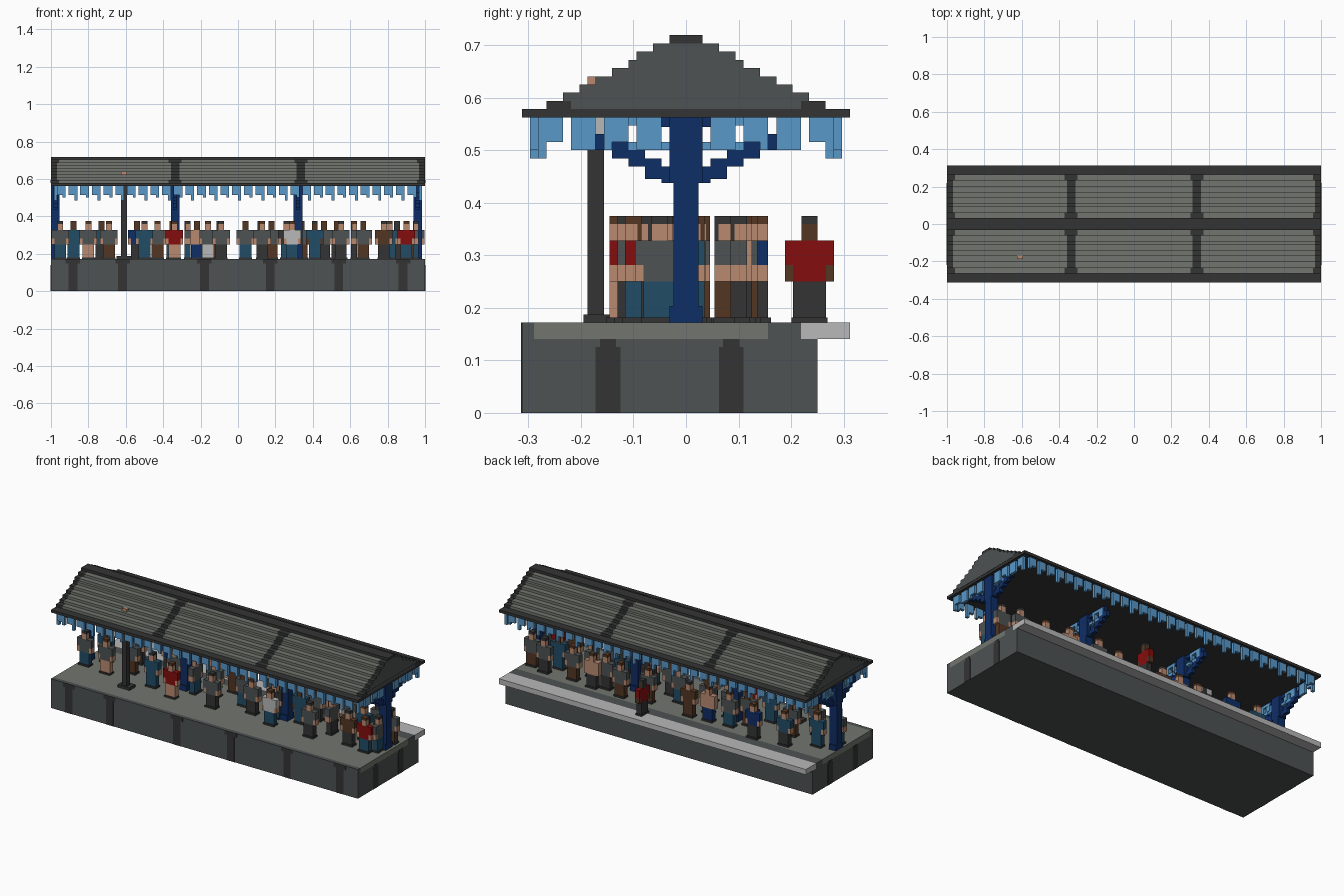
import bpy, bmesh
from mathutils import Matrix, Vector

cube = bpy.data.objects.get("Cube")
if cube:
    bpy.data.objects.remove(cube, do_unlink=True)

V = 1 / 64  # edge length of one block; all sizes below are in blocks


def linear(c):
    c /= 255
    return c / 12.92 if c <= 0.04045 else ((c + 0.055) / 1.055) ** 2.4


def material(name, rgb):
    m = bpy.data.materials.new(name)
    m.use_nodes = True
    col = [linear(c) for c in rgb] + [1]
    m.diffuse_color = col
    m.node_tree.nodes["Principled BSDF"].inputs["Base Color"].default_value = col
    return m


MATS = {n: material(n, c) for n, c in {
    "stone": (114, 118, 110), "slate": (77, 82, 83), "charcoal": (52, 52, 52),
    "pale_grey": (184, 184, 184), "sky_blue": (90, 152, 200), "navy": (15, 46, 102),
    "skin": (184, 138, 112), "brown": (84, 54, 36), "red": (133, 13, 13),
    "teal": (33, 76, 102)}.items()}


def build(name, boxes, origin=(0, 0, 0), turn=0):
    """Boxes are (colour, x0, x1, y0, y1, z0, z1[, colour of the end faces])."""
    bm = bmesh.new()
    slots = []

    def slot(colour):
        if colour not in slots:
            slots.append(colour)
        return slots.index(colour)

    for b in boxes:
        colour, x0, x1, y0, y1, z0, z1 = b[:7]
        mat = Matrix.LocRotScale(Vector((x0 + x1, y0 + y1, z0 + z1)) / 2, None,
                                 Vector((x1 - x0, y1 - y0, z1 - z0)))
        verts = bmesh.ops.create_cube(bm, size=1, matrix=mat)["verts"]
        for f in {f for v in verts for f in v.link_faces}:
            f.normal_update()
            end = len(b) > 7 and abs(f.normal.x) > 0.5
            f.material_index = slot(b[7] if end else colour)
    place = Matrix.Translation(origin) @ Matrix.Rotation(turn * 1.5707963, 4, 'Z')
    bm.transform(Matrix.Scale(V, 4) @ place)
    me = bpy.data.meshes.new(name)
    bm.to_mesh(me)
    bm.free()
    for s in slots:
        me.materials.append(MATS[s])
    ob = bpy.data.objects.new(name, me)
    bpy.context.collection.objects.link(ob)
    return ob


# Platform body, paving and overhanging edge
build("platform", [("slate", -64, 64, -20, 16, 0, 9),
                   ("slate", -64, 64, -20, -18.5, 9, 11),
                   ("stone", -64, 64, -18.5, 10, 9, 11),
                   ("slate", -64, 64, 10, 14, 9, 11)])
build("platform_edge", [("pale_grey", -64, 64, 14, 20, 9, 11)])

# Dark piers, set as thin plates on the front and both ends
T = 0.1
piers = []
for x in (-56.5, -39.5, -11.5, 11, 34.5, 56.5):
    piers += [("charcoal", x - 1.5, x + 1.5, -20 - T, -20, 0, 9.5),
              ("charcoal", x - 2.5, x + 2.5, -20 - T, -20, 9.5, 11)]
for y in (-9.5, 5.5):
    for x0, x1 in ((-64 - T, -64), (64, 64 + T)):
        piers += [("charcoal", x0, x1, y - 1.5, y + 1.5, 0, 8),
                  ("charcoal", x0, x1, y - 1, y + 1, 8, 9)]
build("piers", piers)

# Stepped roof: slab, panels between dark rafters, ridge
half = [20, 17, 15, 13, 11, 9, 7, 6, 4, 2]
rafters, panels = [], []
for i, h in enumerate(half):
    z = 36 + i
    if i in (0, 9):
        rafters.append(("charcoal", -64, 64, -h, h, z, z + 1))
        continue
    g = 0.7 if i in (1, 8) else 0  # rafters flare at eave and ridge
    cuts = [-64, -62 + g, -23 - g, -20 + g, 20 - g, 23 + g, 62 - g, 64]
    for k, (a, b) in enumerate(zip(cuts, cuts[1:])):
        if k % 2:
            panels.append(("stone", a, b, -h, h, z, z + 1))
        else:
            rafters.append(("charcoal", a, b, -h, h, z, z + 1,
                            "charcoal" if i == 1 else "slate"))
for x0, x1 in ((-64 - T, -64), (64, 64 + T)):
    rafters.append(("slate", x0, x1, -14, 14, 37, 38))
build("roof_frame", rafters)
build("roof_panels", panels)

# Hanging fringe on all four eaves
fringe = []
for n, a in enumerate(range(-62, 61, 4)):
    low = 31 if n % 2 else 32
    for y in (-19, 18):
        fringe += [("sky_blue", a, a + 2, y, y + 1, 33, 36),
                   ("sky_blue", a + 2, a + 3, y, y + 1, low, 36)]
for n, a in enumerate((3, 7, 11, 15)):
    low = 31 if n == 3 else 32
    for s in (-1, 1):
        for x in (-63, 62):
            for p, q, z in ((a, a + 2, 32 + n % 2), (a + 2, a + 3, low)):
                fringe.append(("sky_blue", x, x + 1, min(s * p, s * q), max(s * p, s * q), z, 36))
build("fringe", fringe)

# Posts with stepped brackets and lattice infill
for n, x in enumerate((-62.5, -21.5, 20.5, 61.5)):
    post = [("navy", x - 1.5, x + 1.5, -2, 2, 11, 13),
            ("navy", x - 1.5, x + 1.5, -1.5, 1.5, 13, 28),
            ("navy", x - 1.5, x + 1.5, -2, 2, 28, 36)]
    arms = [("navy", 2, 3, 28, 30), ("navy", 3, 5, 28.5, 31), ("navy", 5, 7, 30, 32),
            ("navy", 7, 9, 31, 33), ("navy", 9, 11, 32, 34), ("navy", 9, 10, 34, 36),
            ("navy", 2, 4, 34.8, 36), ("sky_blue", 4, 9, 35, 36), ("sky_blue", 2, 4, 32, 33),
            ("sky_blue", 4, 5, 33, 35), ("sky_blue", 5, 7, 32, 33), ("sky_blue", 7, 9, 33, 35)]
    for c, a, b, z0, z1 in arms:
        for p, q in ((a, b), (-b, -a)):
            post.append((c, x - 0.7, x + 0.7, p, q, z0, z1))
    build(f"post_{n + 1}", post)

# Lamp post that pokes through the roof
build("lamp_post", [("charcoal", -41.5, -36.5, -12.5, -9, 11, 12),
                    ("charcoal", -40, -38, -12, -10, 12, 40),
                    ("charcoal", -42, -36, -11.5, -10.5, 33, 34),
                    ("pale_grey", -42, -40, -12, -10, 34, 36),
                    ("pale_grey", -38, -36, -12, -10, 34, 36),
                    ("skin", -40, -38, -12, -11, 40, 41)])


# Waiting people
def person(n, x, y, top, legs, hair="brown", face="skin", turn=0):
    boxes = [(legs, -2, 2, -1, 1, 11, 16),
             ("charcoal", -2.2, 2.2, -1.4, 1.2, 11, 11.6),
             (top, -2, 2, -1, 1, 16, 21),
             (face, -1, 1, -1, 0.5, 21, 23),
             (hair, -1, 1, 0.5, 1, 21, 23),
             (hair, -1, 1, -1, 1, 23, 24)]
    for a in (-3, 2):
        boxes += [(top, a, a + 1, -1, 1, 18, 21), (face, a, a + 1, -1, 1, 16, 18)]
    build(f"person_{n}", boxes, (x / V, y / V, 0), turn)


P, C, S, B, N, R, T2, G = ("pale_grey", "charcoal", "slate", "brown",
                           "navy", "red", "teal", "skin")
crowd = [  # x, y, top, legs, hair, face, quarter turns
    (-.95, -.06, S, T2, C, G, 0), (-.88, .03, T2, T2, B, G, 2), (-.80, -.08, S, G, B, G, 0),
    (-.73, .12, T2, C, B, G, 2), (-.69, .0, S, B, B, G, 0), (-.50, -.08, T2, T2, C, G, 0),
    (-.54, .14, N, C, B, G, 2), (-.43, .03, S, B, B, G, 0), (-.34, -.13, R, G, B, G, 0),
    (-.35, .09, S, T2, B, G, 2), (-.27, -.01, S, T2, C, G, 1), (-.22, .10, G, N, B, G, 2),
    (-.16, .02, S, P, B, G, 0), (-.09, -.11, S, C, C, G, 0), (-.10, .11, B, B, C, G, 2),
    (.04, .0, S, T2, B, G, 2), (.13, -.05, S, C, B, G, 0), (.12, .235, R, C, C, B, 1),
    (.18, .09, S, B, B, G, 2), (.26, -.02, C, T2, C, G, 0), (.29, -.11, P, T2, B, G, 0),
    (.34, .12, S, B, B, G, 2), (.41, .0, T2, T2, C, B, 0), (.46, .08, S, C, B, G, 2),
    (.53, .11, G, C, B, G, 2), (.55, -.115, S, C, C, G, 0), (.62, -.01, S, C, B, G, 1),
    (.67, .09, S, B, B, G, 2), (.78, -.08, B, C, C, G, 0), (.81, .02, T2, T2, B, G, 0),
    (.85, .10, S, C, C, G, 2), (.90, -.10, R, T2, B, G, 0), (.95, .07, S, B, C, G, 2),
    (.95, -.05, S, T2, C, G, 1)]
for n, c in enumerate(crowd):
    person(n + 1, *c)
